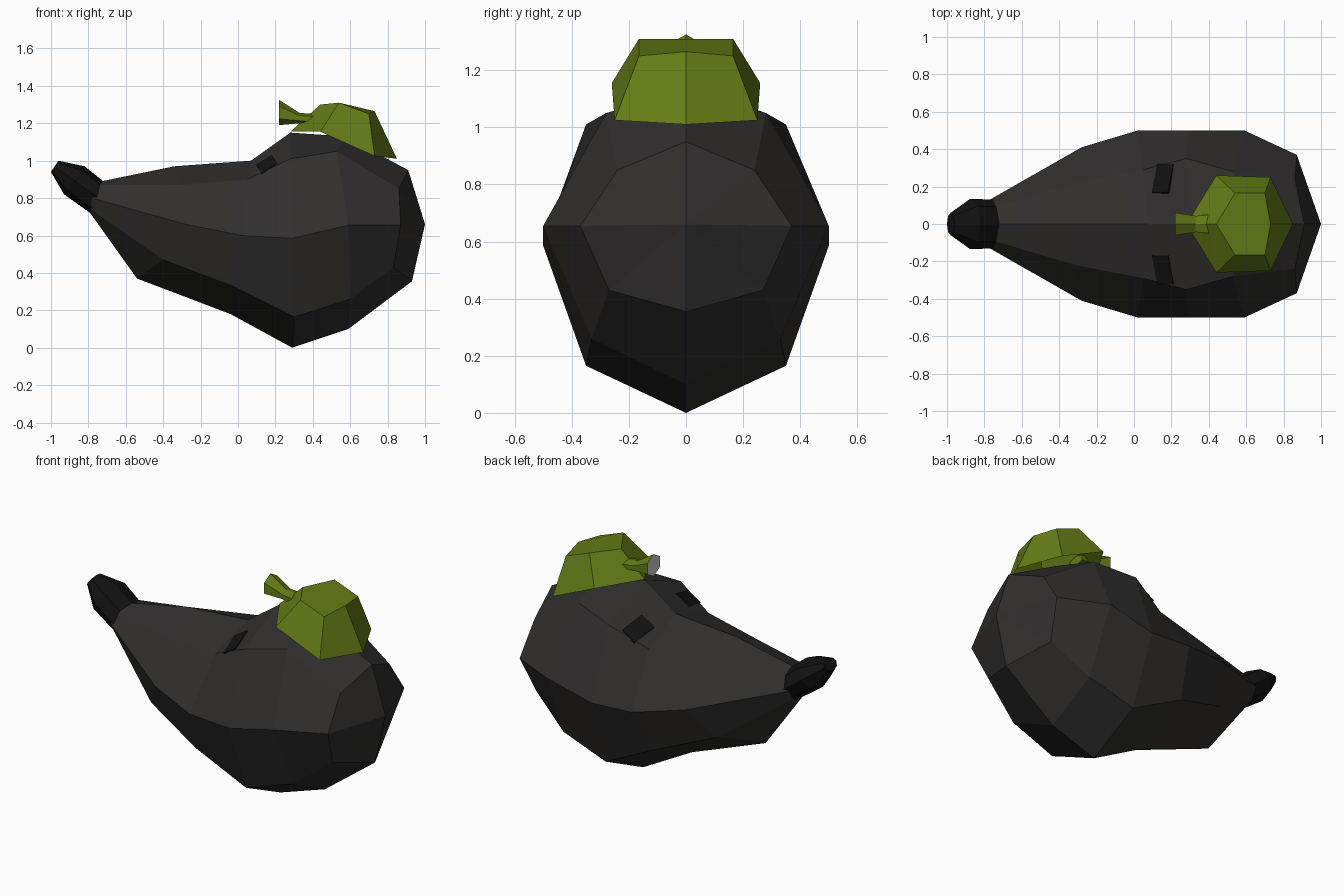
import bpy, bmesh, math
from mathutils import Vector, Matrix

if "Cube" in bpy.data.objects:
    bpy.data.objects.remove(bpy.data.objects["Cube"])


def material(name, rgb):
    m = bpy.data.materials.new(name)
    m.diffuse_color = (*rgb, 1)
    m.use_nodes = True
    m.node_tree.nodes["Principled BSDF"].inputs["Base Color"].default_value = m.diffuse_color
    return m


FUR = material("dark_fur", (0.03, 0.028, 0.027))
BLACK = material("black", (0.006, 0.006, 0.006))
GREEN = material("green", (0.13, 0.2, 0.008))


def finish(name, bm, mat):
    bmesh.ops.recalc_face_normals(bm, faces=bm.faces)
    me = bpy.data.meshes.new(name)
    bm.to_mesh(me)
    bm.free()
    ob = bpy.data.objects.new(name, me)
    if mat:
        me.materials.append(mat)
    bpy.context.collection.objects.link(ob)
    return ob


def loft(name, halves, mat, tip=None, cap_start=True, cap_end=True):
    """Skin half rings (first and last point on y = 0), mirrored over y."""
    bm = bmesh.new()
    rings = []
    for h in halves:
        full = list(h) + [(x, -y, z) for x, y, z in reversed(h[1:-1])]
        rings.append([bm.verts.new(p) for p in full])
    n = len(rings[0])
    for a, b in zip(rings, rings[1:]):
        for i in range(n):
            j = (i + 1) % n
            bm.faces.new((a[i], a[j], b[j], b[i]))
    if cap_start:
        bm.faces.new(rings[0])
    if tip:
        t = bm.verts.new(tip)
        for i in range(0, n, n // 2):
            # one polygon pair per side keeps the rear faceted
            for k in range(n // 2):
                bm.faces.new((rings[-1][i + k], rings[-1][(i + k + 1) % n], t))
    elif cap_end:
        bm.faces.new(rings[-1])
    return finish(name, bm, mat)


def half_ring(top, bottom, width, segs):
    """Half ellipse between two (x, z) points with the given half width."""
    t, b = Vector((top[0], 0, top[1])), Vector((bottom[0], 0, bottom[1]))
    c, r = (t + b) / 2, (t - b) / 2
    return [tuple(c + r * math.cos(math.pi * i / segs)
                  + Vector((0, width * math.sin(math.pi * i / segs), 0)))
            for i in range(segs + 1)]


# head: snout to rear, each section runs top, upper, side, lower, bottom
sections = [
    [(-.73, 0, .89), (-.75, .09, .87), (-.78, .125, .80), (-.79, .08, .74), (-.79, 0, .72)],
    [(-.34, 0, .97), (-.31, .22, .87), (-.28, .41, .66), (-.40, .27, .47), (-.54, 0, .37)],
    [(.07, 0, 1.0), (.05, .29, .90), (.02, .50, .60), (-.03, .37, .33), (-.04, 0, .18)],
    [(.28, 0, 1.15), (.28, .35, 1.01), (.29, .50, .585), (.30, .35, .165), (.29, 0, 0)],
    [(.57, 0, 1.13), (.53, .28, 1.05), (.59, .50, .655), (.60, .33, .26), (.59, 0, .10)],
    [(.91, 0, .95), (.86, .24, .85), (.87, .37, .655), (.83, .27, .43), (.93, 0, .355)],
]
loft("head", sections, FUR, tip=(1, 0, .66))

# nose
loft("nose", [half_ring((-.72, .89), (-.79, .72), .13, 4),
              half_ring((-.82, .97), (-.93, .82), .135, 4),
              half_ring((-.96, 1.0), (-1.0, .94), .06, 4)], BLACK)

# eyes: thin slabs lying on the brow facets
for side, label in ((1, "left"), (-1, "right")):
    normal = Vector((-.5, .33 * side, .8)).normalized()
    across = Vector((0, 1, 0))
    across = (across - normal * across.dot(normal)).normalized()
    along = across.cross(normal)
    rot = Matrix((along, across, normal)).transposed().to_4x4()
    bm = bmesh.new()
    bmesh.ops.create_cube(bm, size=1, matrix=Matrix.Translation((.16, .24 * side, .97))
                          @ rot @ Matrix.Diagonal((.10, .16, .03, 1)))
    finish("eye_" + label, bm, BLACK)

# cap: tilted six-sided crown
loft("cap", [[(.28, 0, 1.155), (.44, .26, 1.155), (.73, .25, 1.025), (.85, 0, 1.01)],
             [(.44, 0, 1.30), (.54, .165, 1.31), (.70, .165, 1.25), (.73, 0, 1.265)]],
     GREEN, cap_start=False)

# flared stem with a plain end disc
end = half_ring((.22, 1.325), (.22, 1.19), .07, 3)
loft("stem", [end, half_ring((.33, 1.255), (.33, 1.20), .05, 3),
              half_ring((.42, 1.25), (.42, 1.19), .06, 3)], GREEN, cap_start=False)
loft("stem_end", [end], None, cap_end=False)
